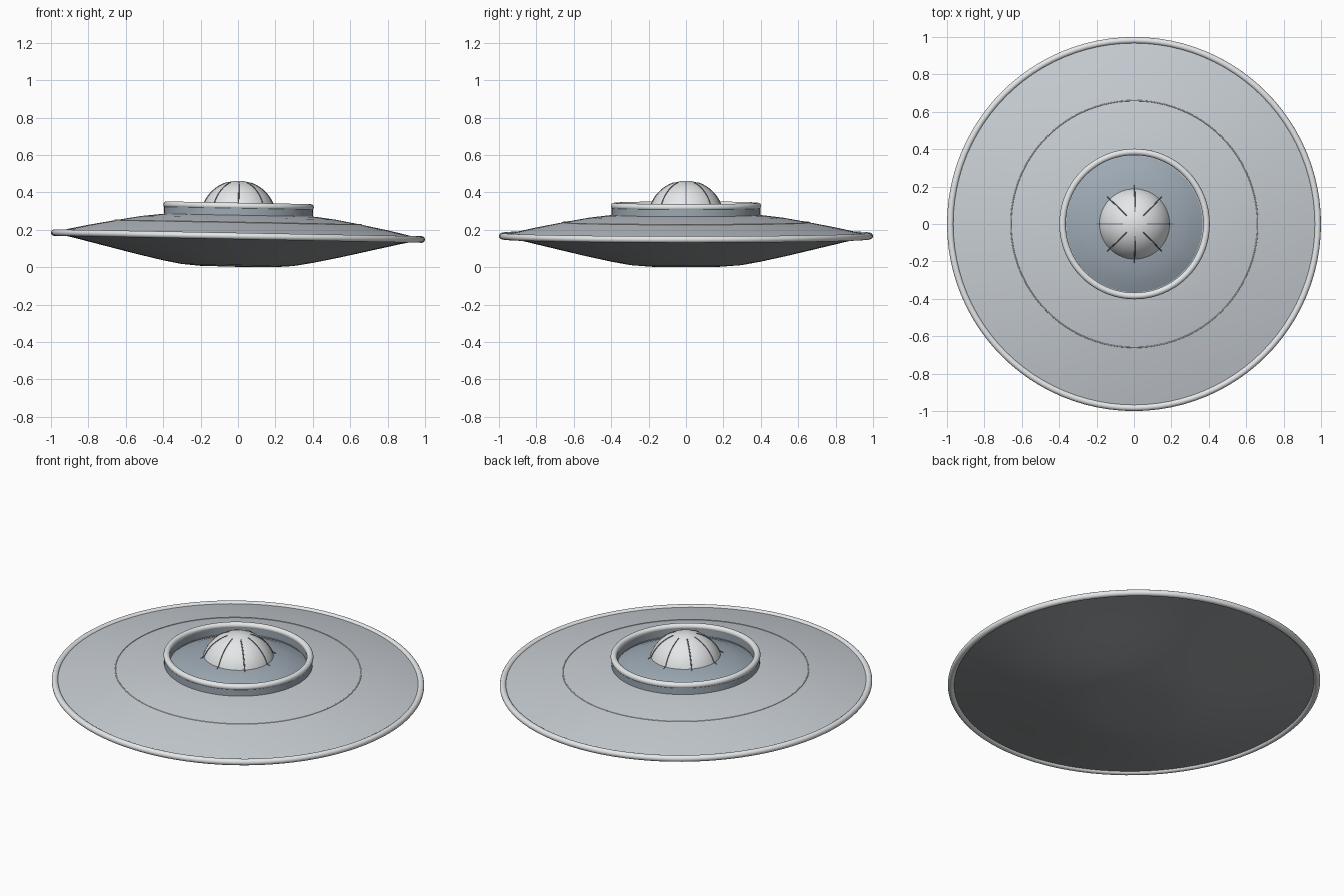
import bpy, bmesh, math
from mathutils import Matrix

if "Cube" in bpy.data.objects:
    bpy.data.objects.remove(bpy.data.objects["Cube"])

PIVOT = 0.1665
TILT = (Matrix.Translation((0, 0, PIVOT)) @ Matrix.Rotation(0.0187, 4, 'Y')
        @ Matrix.Translation((0, 0, -PIVOT)))


def finish(ob, color=None, angle=35):
    # smooth shading, shared tilt and colour
    ob.data.transform(TILT)
    bpy.ops.object.select_all(action='DESELECT')
    ob.select_set(True)
    bpy.context.view_layer.objects.active = ob
    bpy.ops.object.shade_smooth_by_angle(angle=math.radians(angle))
    if color:
        m = bpy.data.materials.new(ob.name + "_paint")
        m.diffuse_color = (*color, 1)
        m.use_nodes = True
        m.node_tree.nodes["Principled BSDF"].inputs["Base Color"].default_value = m.diffuse_color
        ob.data.materials.append(m)


def lathe(name, profile, color=None, steps=96):
    bm = bmesh.new()
    vs = [bm.verts.new((r, 0, z)) for r, z in profile]
    es = [bm.edges.new(p) for p in zip(vs, vs[1:])]
    bmesh.ops.spin(bm, geom=vs + es, cent=(0, 0, 0), axis=(0, 0, 1),
                   angle=2 * math.pi, steps=steps)
    bmesh.ops.remove_doubles(bm, verts=bm.verts, dist=1e-5)
    bmesh.ops.recalc_face_normals(bm, faces=bm.faces)
    me = bpy.data.meshes.new(name)
    bm.to_mesh(me)
    bm.free()
    ob = bpy.data.objects.new(name, me)
    bpy.context.collection.objects.link(ob)
    finish(ob, color)


def ring(name, major, minor, z, color=None):
    lathe(name, [(major + minor * math.cos(a), z + minor * math.sin(a))
                 for a in [i * math.pi / 8 for i in range(17)]], color)


STEEL = (0.58, 0.62, 0.66)
BLUE = (0.34, 0.40, 0.46)
DARK = (0.30, 0.32, 0.33)
PALE = (0.78, 0.80, 0.81)

# saucer hull: upper and lower shells
lathe("upper_hull", [(0.365, 0.281), (0.42, 0.276), (0.52, 0.264), (0.66, 0.239),
                     (0.8, 0.212), (0.9, 0.190), (0.975, 0.172)], STEEL)
lathe("lower_hull", [(0, 0.002), (0.2, 0.004), (0.3, 0.012), (0.4, 0.030),
                     (0.55, 0.063), (0.7, 0.099), (0.85, 0.135), (0.975, 0.163)], DARK)
ring("outer_rim", 0.9825, 0.0175, PIVOT, PALE)
ring("panel_line", 0.66, 0.003, 0.239, PALE)

# cockpit collar, lip and raised deck
lathe("collar", [(0.398, 0.26), (0.398, 0.328), (0.37, 0.328), (0.37, 0.26)], BLUE)
ring("collar_lip", 0.385, 0.0175, 0.327, PALE)
lathe("cockpit_deck", [(0, 0.345), (0.1, 0.342), (0.18, 0.333), (0.25, 0.319),
                       (0.31, 0.301), (0.375, 0.272)], BLUE)

# dome
lathe("dome", [(0.2 * math.cos(a), 0.262 + 0.2 * math.sin(a))
               for a in [math.radians(10 + 5 * i) for i in range(17)]], PALE)

# eight thin ribs over the dome
for i in range(8):
    cu = bpy.data.curves.new("dome_rib", 'CURVE')
    cu.dimensions = '3D'
    cu.bevel_depth = 0.003
    cu.bevel_resolution = 1
    sp = cu.splines.new('POLY')
    pts = [(0.225, 0.315)] + [(0.201 * math.cos(a), 0.262 + 0.2 * math.sin(a))
           for a in [math.radians(22 + 5 * k) for k in range(11)]]
    sp.points.add(len(pts) - 1)
    t = i * math.pi / 4
    for p, (r, z) in zip(sp.points, pts):
        p.co = (r * math.cos(t), r * math.sin(t), z, 1)
    tmp = bpy.data.objects.new("tmp_rib", cu)
    bpy.context.collection.objects.link(tmp)
    bpy.context.view_layer.update()
    me = bpy.data.meshes.new_from_object(tmp)
    bpy.data.objects.remove(tmp)
    ob = bpy.data.objects.new(f"dome_rib_{i + 1}", me)
    bpy.context.collection.objects.link(ob)
    finish(ob, (0.2, 0.22, 0.24))
